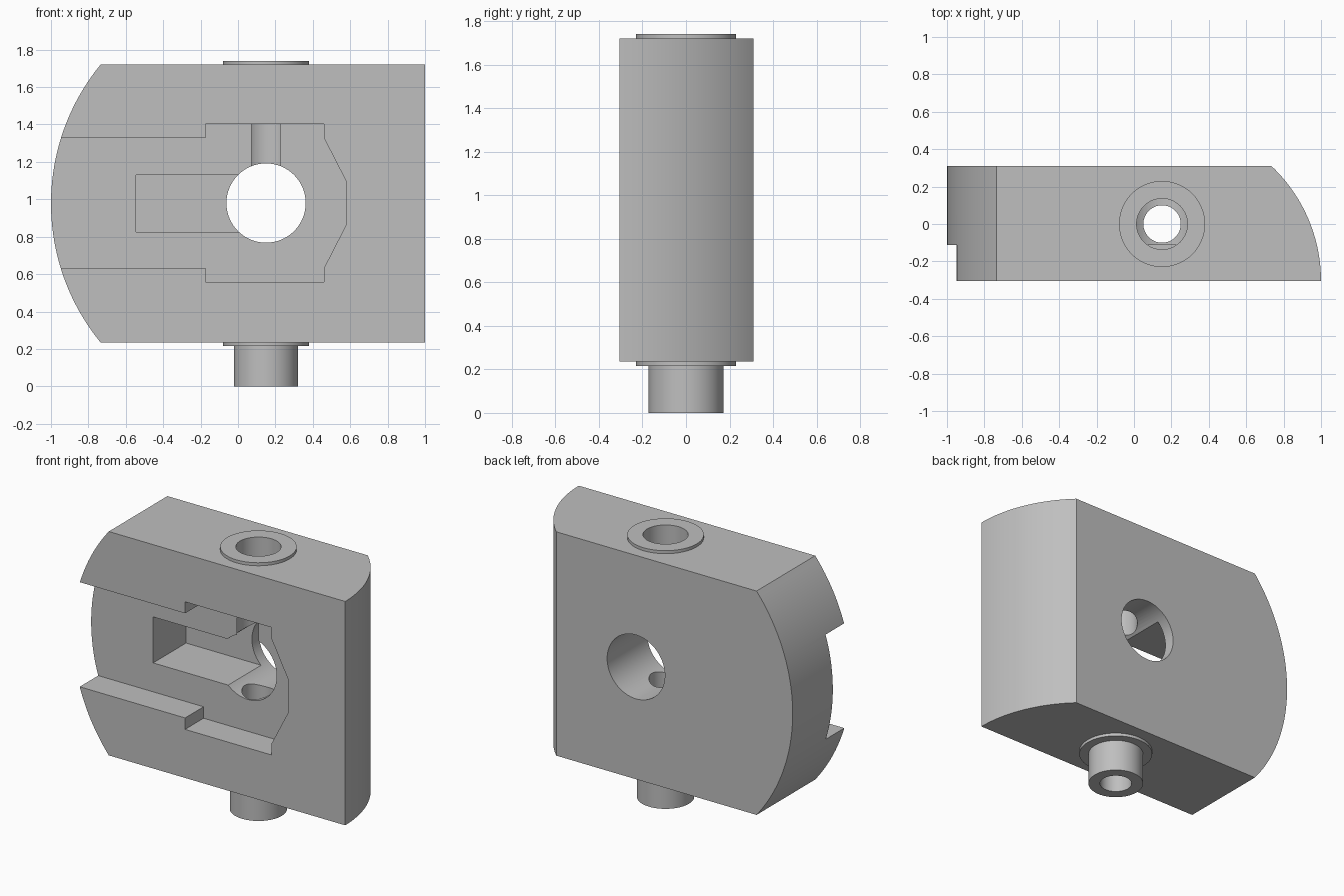
import bpy, bmesh, math
from math import sin, cos, pi
from mathutils import Vector

if "Cube" in bpy.data.objects:
    bpy.data.objects.remove(bpy.data.objects["Cube"])

grey = bpy.data.materials.new("plain grey")
grey.use_nodes = True
colour = (0.52, 0.52, 0.52, 1)
grey.diffuse_color = colour
grey.node_tree.nodes["Principled BSDF"].inputs["Base Color"].default_value = colour

AX, AZ = 0.15, 0.98            # common axis of the bores
FRONT, BACK = -0.305, 0.31
BOTTOM, TOP = 0.235, 1.72


def prism(name, outline, low, high, axis):
    """Extrude an outline along y (outline in x, z) or z (outline in x, y)."""
    def place(u, v, t):
        return Vector((u, t, v)) if axis == "y" else Vector((u, v, t))
    bm = bmesh.new()
    face = bm.faces.new([bm.verts.new(place(u, v, low)) for u, v in outline])
    new = bmesh.ops.extrude_face_region(bm, geom=[face])["geom"]
    bmesh.ops.translate(bm, vec=place(0, 0, high - low),
                        verts=[g for g in new if isinstance(g, bmesh.types.BMVert)])
    bmesh.ops.recalc_face_normals(bm, faces=bm.faces)
    mesh = bpy.data.meshes.new(name)
    bm.to_mesh(mesh)
    bm.free()
    mesh.materials.append(grey)
    obj = bpy.data.objects.new(name, mesh)
    bpy.context.collection.objects.link(obj)
    return obj


def arc(cx, cy, r, start, end, n):
    return [(cx + r * cos(start + (end - start) * i / n),
             cy + r * sin(start + (end - start) * i / n)) for i in range(n + 1)]


def cylinder(name, cx, cy, r, low, high, axis, n=64):
    return prism(name, arc(cx, cy, r, 0, 2 * pi, n)[:-1], low, high, axis)


def combine(obj, tool, operation="DIFFERENCE"):
    """Apply a boolean and discard its tool."""
    tool.hide_render = True
    mod = obj.modifiers.new(operation, "BOOLEAN")
    mod.operation, mod.solver, mod.object = operation, "EXACT", tool
    bpy.context.view_layer.objects.active = obj
    bpy.ops.object.modifier_apply(modifier=mod.name)
    bpy.data.objects.remove(tool)


# Block with a rounded end in side profile
half = (TOP - BOTTOM) / 2
mid = (TOP + BOTTOM) / 2
radius = (half ** 2 + 0.265 ** 2) / (2 * 0.265)
sweep = math.asin(half / radius)
side = arc(radius - 1, mid, radius, pi - sweep, pi + sweep, 40)
body = prism("body", side + [(1.2, BOTTOM), (1.2, TOP)], FRONT, BACK, "y")

# Curved right end, rounded in plan
r_end = 0.846
turn = math.asin((BACK - FRONT) / r_end)
plan = arc(1 - r_end, FRONT, r_end, 0, turn, 24)
plan = [(-1.2, FRONT - 0.1), (1, FRONT - 0.1)] + plan + [(plan[-1][0], BACK + 0.1), (-1.2, BACK + 0.1)]
combine(body, prism("plan_cutter", plan, 0, 2, "z"), "INTERSECT")

# Stepped front pocket, mirrored about the axis height
upper = [(-1.2, 0.347), (-0.175, 0.347), (-0.175, 0.423), (0.46, 0.423), (0.46, 0.347), (0.58, 0.113)]
pocket = [(x, AZ + z) for x, z in upper] + [(x, AZ - z) for x, z in reversed(upper)]
combine(body, prism("pocket_cutter", pocket, FRONT - 0.2, -0.111, "y"))

# Deep rectangular slot, cross hole and vertical bores
slot = [(-0.545, 0.825), (AX, 0.825), (AX, 1.13), (-0.545, 1.13)]
combine(body, prism("slot_cutter", slot, -0.2, 0.234, "y"))
combine(body, cylinder("hole_cutter", AX, AZ, 0.212, -0.5, 0.5, "y"))
combine(body, cylinder("top_bore_cutter", AX, 0, 0.136, AZ, 2, "z"))
combine(body, cylinder("bottom_bore_cutter", AX, 0, 0.1, -0.1, AZ, "z"))

# Collars and the hollow spigot below
parts = [body]
for name, r, bore, low, high in (("top_collar", 0.23, 0.136, TOP, 1.74),
                                 ("bottom_collar", 0.23, 0.1, 0.215, BOTTOM),
                                 ("spigot", 0.172, 0.1, 0, 0.215)):
    ring = cylinder(name, AX, 0, r, low, high, "z")
    combine(ring, cylinder("ring_cutter", AX, 0, bore, low - 0.1, high + 0.1, "z"))
    parts.append(ring)

# Smooth curved walls, keep edges sharp
bpy.ops.object.select_all(action="DESELECT")
for obj in parts:
    obj.select_set(True)
bpy.context.view_layer.objects.active = body
bpy.ops.object.shade_smooth_by_angle(angle=math.radians(20))
